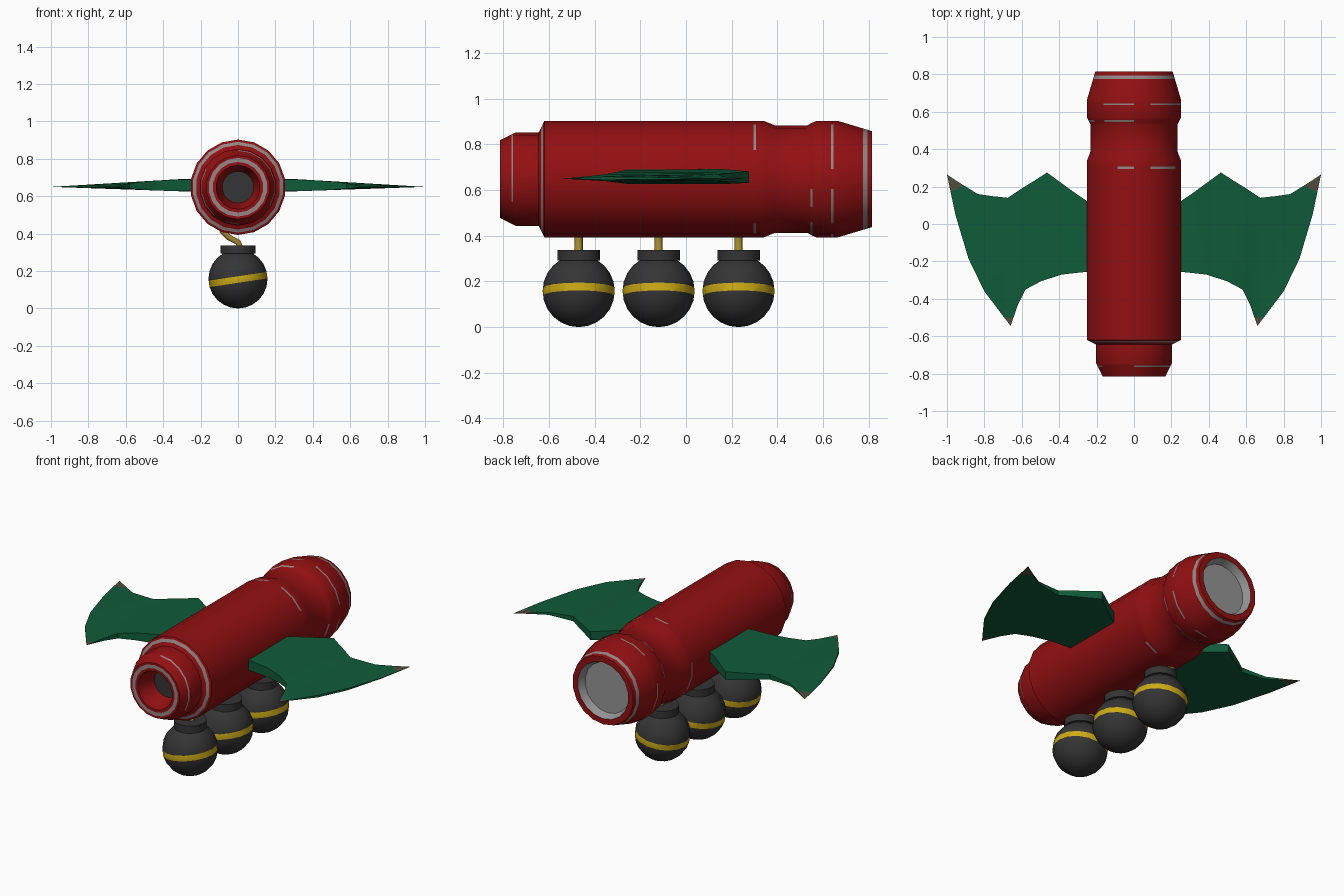
import bpy, bmesh, math, random
from mathutils import Vector

if "Cube" in bpy.data.objects:
    bpy.data.objects.remove(bpy.data.objects["Cube"])

random.seed(4)


def material(name, r, g, b):
    m = bpy.data.materials.new(name)
    m.diffuse_color = (r, g, b, 1)
    m.use_nodes = True
    m.node_tree.nodes["Principled BSDF"].inputs["Base Color"].default_value = m.diffuse_color
    return m


RED = material("red paint", 0.29, 0.005, 0.006)
WORN = material("worn metal", 0.30, 0.24, 0.24)
GREY = material("nozzle grey", 0.30, 0.30, 0.30)
DARK = material("dark iron", 0.035, 0.035, 0.036)
GREEN = material("wing green", 0.005, 0.105, 0.042)
TIP = material("worn wing tip", 0.08, 0.075, 0.045)
YELLOW = material("yellow stripe", 0.60, 0.40, 0.008)
FUSE = material("fuse gold", 0.36, 0.24, 0.03)


def finish(bm, name, mats, angle=35):
    bmesh.ops.recalc_face_normals(bm, faces=bm.faces)
    me = bpy.data.meshes.new(name)
    bm.to_mesh(me)
    bm.free()
    for m in mats:
        me.materials.append(m)
    ob = bpy.data.objects.new(name, me)
    bpy.context.collection.objects.link(ob)
    bpy.ops.object.select_all(action='DESELECT')
    ob.select_set(True)
    bpy.context.view_layer.objects.active = ob
    bpy.ops.object.shade_smooth_by_angle(angle=math.radians(angle))
    return ob


# Rocket body: lathe around y; third value is the material of the next segment
# (0 red, 1 worn, 2 grey, 3 dark, 4 = patchy worn edge)
PROFILE = [
    (-0.70, 0.0, 3), (-0.70, 0.085, 0), (-0.75, 0.10, 0), (-0.815, 0.118, 0),
    (-0.815, 0.135, 1), (-0.815, 0.157, 0), (-0.815, 0.17, 0),
    (-0.765, 0.195, 4), (-0.757, 0.199, 0), (-0.745, 0.205, 0), (-0.645, 0.205, 0),
    (-0.634, 0.226, 1), (-0.626, 0.243, 0), (-0.62, 0.255, 0),
    (0.295, 0.255, 4), (0.307, 0.255, 0), (0.34, 0.255, 0), (0.39, 0.235, 0),
    (0.53, 0.235, 0), (0.545, 0.243, 4), (0.555, 0.248, 0), (0.57, 0.255, 0),
    (0.635, 0.255, 4), (0.645, 0.255, 0), (0.665, 0.255, 0),
    (0.775, 0.222, 1), (0.795, 0.216, 0), (0.815, 0.21, 0),
    (0.815, 0.175, 2), (0.77, 0.155, 2), (0.77, 0.0, 2)]
N, AXIS_Z = 18, 0.648
bm = bmesh.new()
rings = []
for y, r, _ in PROFILE:
    count = N if r else 1
    rings.append([bm.verts.new((r * math.sin(math.tau * i / N), y,
                                AXIS_Z + r * math.cos(math.tau * i / N)))
                  for i in range(count)])
for a, b, (_, _, mat) in zip(rings, rings[1:], PROFILE):
    for i in range(N):
        corners = [a[i % len(a)], a[(i + 1) % len(a)], b[(i + 1) % len(b)], b[i % len(b)]]
        f = bm.faces.new(list(dict.fromkeys(corners)))
        f.material_index = mat if mat < 4 else int(random.random() < 0.5)
finish(bm, "rocket_body", [RED, WORN, GREY, DARK], 30)

# Wings: loft between the trailing and leading outlines, thinning towards the tips
TRAIL = [(.2, .09), (.3, .155), (.465, .275), (.535, .23), (.6, .19),
         (.675, .14), (.75, .148), (.835, .16), (.92, .212)]
LEAD = [(.2, -.25), (.385, -.27), (.495, -.305), (.58, -.35), (.62, -.43),
        (.66, -.545), (.80, -.36), (.885, -.185), (.955, .05)]
POINT = (1.0, .265)


def wing(side, name):
    bm = bmesh.new()

    def vert(p, z):
        x, y = p
        t = min(1, (1 - x) / 0.7) * max(0, min(1, (y + 0.545) / 0.25))
        return bm.verts.new((side * x, y, 0.65 + z * t))

    up, down = 0.042, -0.024
    rows = [[vert(t, up), vert(l, up), vert(l, down), vert(t, down)]
            for t, l in zip(TRAIL, LEAD)]
    for a, b in zip(rows, rows[1:]):
        for k in range(4):
            j = (k + 1) % 4
            bm.faces.new((a[k], a[j], b[j], b[k]))
    end = vert(POINT, 0)
    for k in range(4):
        bm.faces.new((rows[-1][k], rows[-1][(k + 1) % 4], end))
    bm.faces.new(rows[0])
    bmesh.ops.remove_doubles(bm, verts=bm.verts, dist=1e-5)
    # worn tips: cut both points off and recolour them
    cuts = [(Vector((side * .66, -.50, 0)), Vector((0, -1, 0))),
            (Vector((side * .945, .188, 0)), Vector((side * .425, .905, 0)))]
    bmesh.ops.triangulate(bm, faces=bm.faces)
    for co, no in cuts:
        bmesh.ops.bisect_plane(bm, geom=bm.verts[:] + bm.edges[:] + bm.faces[:],
                               plane_co=co, plane_no=no)
    for f in bm.faces:
        c = f.calc_center_median()
        f.material_index = int(c.y < -.50 or (abs(c.x) > .89 and
                                              (c - cuts[1][0]).dot(cuts[1][1]) > 0))
    finish(bm, name, [GREEN, TIP], 30)


wing(1, "right_wing")
wing(-1, "left_wing")

# Three bombs hanging under the body, each with a stripe, a cap and a bent fuse
for n, y in enumerate((-0.47, -0.12, 0.23), 1):
    bm = bmesh.new()
    bmesh.ops.create_uvsphere(bm, u_segments=16, v_segments=12, radius=0.158)
    bmesh.ops.translate(bm, verts=bm.verts, vec=(0, y, 0.158))
    tilt = Vector((-0.15, 0, 1))
    for z in (0.137, 0.172):
        bmesh.ops.bisect_plane(bm, geom=bm.verts[:] + bm.edges[:] + bm.faces[:],
                               plane_co=(0, y, z), plane_no=tilt)
    for f in bm.faces:
        f.material_index = int(0.137 < f.calc_center_median().dot(tilt) < 0.172)
    finish(bm, f"bomb_{n}", [DARK, YELLOW], 50)

    bm = bmesh.new()
    bmesh.ops.create_cone(bm, cap_ends=True, segments=16, radius1=0.093,
                          radius2=0.093, depth=0.045)
    bmesh.ops.translate(bm, verts=bm.verts, vec=(0, y, 0.315))
    finish(bm, f"bomb_cap_{n}", [DARK])

    cu = bpy.data.curves.new(f"fuse_{n}", 'CURVE')
    cu.dimensions = '3D'
    cu.bevel_depth = 0.018
    cu.bevel_resolution = 1
    cu.use_fill_caps = True
    path = [(0.012, .325), (0.0, .355), (-.05, .38), (-.09, .42)]
    sp = cu.splines.new('POLY')
    sp.points.add(len(path) - 1)
    for p, (x, z) in zip(sp.points, path):
        p.co = (x, y, z, 1)
    cu.materials.append(FUSE)
    bpy.context.collection.objects.link(bpy.data.objects.new(f"fuse_{n}", cu))
